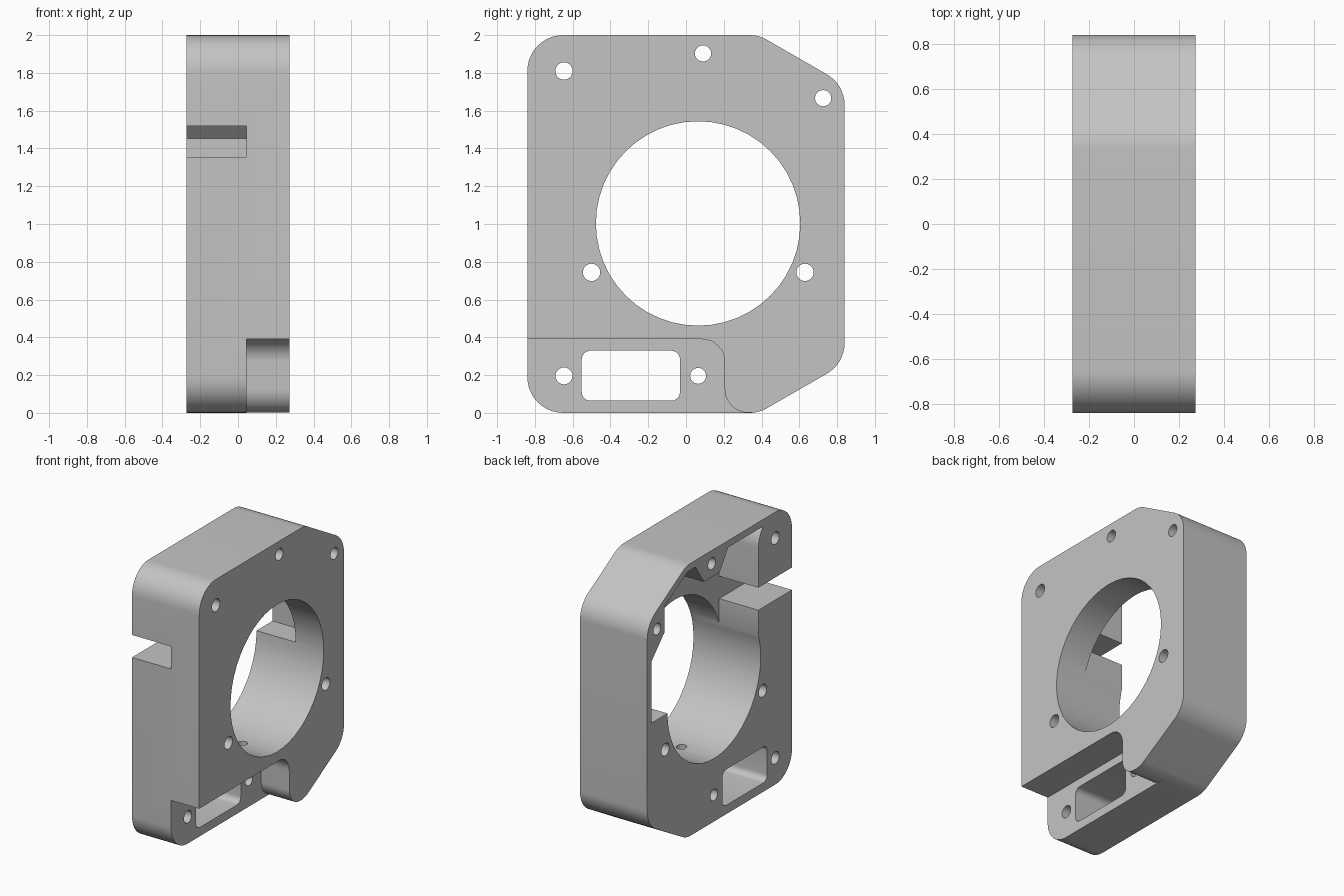
import bpy
import bmesh
import math
from mathutils import Vector

old = bpy.data.objects.get("Cube")
if old:
    bpy.data.objects.remove(old, do_unlink=True)

HALF = 0.273      # half thickness of the plate
STEP = 0.045      # depth reached by both recesses
OUT = 0.5         # cutter overshoot

grey = bpy.data.materials.new("plain grey")
grey.use_nodes = True
colour = (0.55, 0.55, 0.55, 1)
grey.diffuse_color = colour
grey.node_tree.nodes["Principled BSDF"].inputs["Base Color"].default_value = colour


def rounded(corners, steps=12):
    """Outline from (y, z, radius) corners, with each corner filleted."""
    pts = []
    for i, (y, z, r) in enumerate(corners):
        p = Vector((y, z))
        if r == 0:
            pts.append(p)
            continue
        a = (Vector(corners[i - 1][:2]) - p).normalized()
        b = (Vector(corners[(i + 1) % len(corners)][:2]) - p).normalized()
        half = a.angle(b) / 2
        centre = p + (a + b).normalized() * r / math.sin(half)
        start = p + a * r / math.tan(half) - centre
        end = p + b * r / math.tan(half) - centre
        turn = math.atan2(start.x * end.y - start.y * end.x, start.dot(end))
        for k in range(steps + 1):
            t = turn * k / steps
            c, s = math.cos(t), math.sin(t)
            pts.append(centre + Vector((start.x * c - start.y * s,
                                        start.x * s + start.y * c)))
    return pts


def circle(y, z, r, n):
    return [Vector((y + r * math.cos(math.tau * k / n),
                    z + r * math.sin(math.tau * k / n))) for k in range(n)]


def prism(name, outline, x0, x1):
    """Extrude a y-z outline along x."""
    bm = bmesh.new()
    face = bm.faces.new([bm.verts.new((x0, p.x, p.y)) for p in outline])
    ext = bmesh.ops.extrude_face_region(bm, geom=[face])
    verts = [v for v in ext["geom"] if isinstance(v, bmesh.types.BMVert)]
    bmesh.ops.translate(bm, verts=verts, vec=(x1 - x0, 0, 0))
    bmesh.ops.recalc_face_normals(bm, faces=bm.faces)
    mesh = bpy.data.meshes.new(name)
    bm.to_mesh(mesh)
    bm.free()
    obj = bpy.data.objects.new(name, mesh)
    bpy.context.collection.objects.link(obj)
    mesh.materials.append(grey)
    return obj


def cut(target, cutter):
    cutter.hide_render = True
    mod = target.modifiers.new("cut", "BOOLEAN")
    mod.operation = "DIFFERENCE"
    mod.solver = "EXACT"
    mod.object = cutter
    bpy.context.view_layer.objects.active = target
    bpy.ops.object.modifier_apply(modifier=mod.name)
    bpy.data.objects.remove(cutter, do_unlink=True)


# Plate with rounded corners and two slanted corners
R = 0.19
housing = prism("housing_plate", rounded([
    (-0.84, 0, R), (0.386, 0, R), (0.84, 0.262, R),
    (0.84, 1.738, R), (0.386, 2, R), (-0.84, 2, R)]), -HALF, HALF)

# Large central bore
cut(housing, prism("bore", circle(0.064, 1.003, 0.541, 48), -OUT, OUT))

# Upper cavity on the right side: front slot, corner boss, top boss, rear boss
boss_arc = [Vector((-0.65 + 0.2 * math.cos(t), 1.81 + 0.2 * math.sin(t)))
            for t in [math.radians(45) * k / 8 for k in range(8, -1, -1)]]
boss_arc[0] = Vector((-0.505, 1.95))
cavity = [Vector(p) for p in [
    (-1, 1.355), (-0.45, 1.355), (-0.45, 1.0), (0.79, 1.0), (0.79, 1.452),
    (0.64, 1.608), (0.64, 1.797), (0.372, 1.95), (0.28, 1.95),
    (0.18, 1.803), (0.0, 1.803), (-0.1, 1.95)]]
cavity += boss_arc + [Vector((-0.45, 1.52)), Vector((-1, 1.52))]
cut(housing, prism("cavity", cavity, -OUT, STEP))

# Lower step on the left side
cut(housing, prism("lower_step", rounded([
    (-1, 0.39, 0), (0.205, 0.39, 0.12), (0.205, 0.001, 0.125),
    (0.36, 0.001, 0), (0.36, -0.2, 0), (-1, -0.2, 0)]), STEP, OUT))

# Rounded window in the lower flange
cut(housing, prism("window", rounded([
    (-0.552, 0.065, 0.045), (-0.032, 0.065, 0.045),
    (-0.032, 0.329, 0.045), (-0.552, 0.329, 0.045)], 6), -OUT, OUT))

# Screw holes
for y, z, r in [(-0.646, 1.81, 0.046), (0.09, 1.903, 0.043), (0.726, 1.666, 0.043),
                (-0.5, 0.744, 0.046), (0.63, 0.744, 0.046),
                (-0.646, 0.196, 0.045), (0.064, 0.196, 0.042)]:
    cut(housing, prism("screw_hole", circle(y, z, r, 24), -OUT, OUT))

# Small vertical hole from the bore down to the flange screw hole
bpy.ops.mesh.primitive_cylinder_add(vertices=20, radius=0.035, depth=0.4,
                                    location=(0.008, 0.04, 0.4))
cut(housing, bpy.context.object)

bpy.ops.object.select_all(action="DESELECT")
housing.select_set(True)
bpy.context.view_layer.objects.active = housing
bpy.ops.object.shade_smooth_by_angle(angle=math.radians(25))
